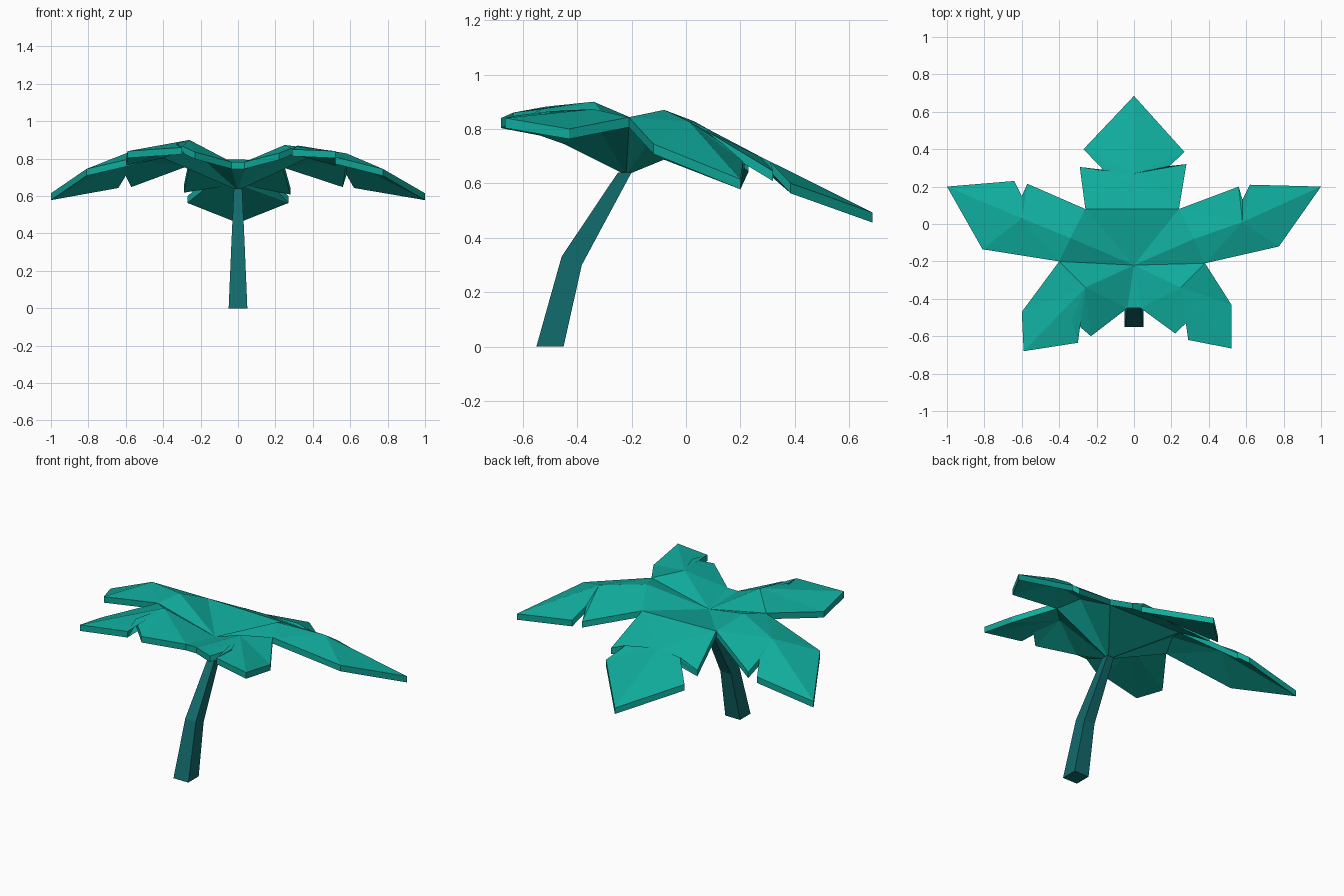
import bpy, bmesh
from mathutils import Vector

if "Cube" in bpy.data.objects:
    bpy.data.objects.remove(bpy.data.objects["Cube"])

THICK = 0.037


def material(name, rgb):
    m = bpy.data.materials.new(name)
    m.diffuse_color = (*rgb, 1)
    m.use_nodes = True
    m.node_tree.nodes["Principled BSDF"].inputs["Base Color"].default_value = m.diffuse_color
    return m


def finish(name, bm, mat):
    bmesh.ops.recalc_face_normals(bm, faces=bm.faces)
    me = bpy.data.meshes.new(name)
    bm.to_mesh(me)
    bm.free()
    me.materials.append(mat)
    ob = bpy.data.objects.new(name, me)
    bpy.context.collection.objects.link(ob)
    return ob


leaf_green = material("leaf teal", (0.005, 0.405, 0.33))
stem_green = material("stem dark teal", (0.006, 0.145, 0.15))

# Hub points: centre, lobe bases and ridge starts (left, right)
C = (0, -0.22, 0.75)
BL, BR = (-0.40, -0.20, 0.84), (0.38, -0.21, 0.843)
KL, KR = (-0.26, 0.08, 0.80), (0.24, 0.08, 0.79)
RL, RR = (-0.34, -0.075, 0.868), (0.32, -0.08, 0.87)
NL, NR = (-0.035, -0.45, 0.782), (0.035, -0.45, 0.782)

# Each lobe is a fan: ridge point, then its outline
fans = [
    # front left lobe
    ((-0.26, -0.34, 0.90), [C, BL, (-0.60, -0.47, 0.80), (-0.59, -0.68, 0.84), (-0.30, -0.635, 0.86),
                            (-0.33, -0.515, 0.882), (-0.23, -0.60, 0.835), NL]),
    # front right lobe
    ((0.25, -0.34, 0.873), [C, BR, (0.52, -0.43, 0.80), (0.52, -0.665, 0.84), (0.29, -0.62, 0.85),
                            (0.31, -0.50, 0.865), (0.22, -0.585, 0.83), NR]),
    # left lobe
    ((-0.60, 0.03, 0.828), [RL, BL, (-0.81, -0.135, 0.745), (-1.0, 0.20, 0.615), (-0.64, 0.23, 0.68),
                            (-0.60, 0.15, 0.745), (-0.57, 0.215, 0.685), KL]),
    # right lobe
    ((0.58, 0.01, 0.828), [RR, BR, (0.775, -0.12, 0.745), (1.0, 0.20, 0.615), (0.62, 0.21, 0.68),
                           (0.58, 0.13, 0.75), (0.56, 0.20, 0.685), KR]),
    # back lobe
    ((0, 0.27, 0.70), [KL, (-0.29, 0.305, 0.655), (-0.16, 0.285, 0.69), (-0.27, 0.40, 0.60), (0, 0.685, 0.493),
                       (0.27, 0.385, 0.60), (0.19, 0.31, 0.68), (0.28, 0.32, 0.645), KR]),
]
tris = [(m, a, b) for m, ring in fans for a, b in zip(ring, ring[1:] + ring[:1])]
# Hub between the lobes
tris += [(C, BL, RL), (C, RL, KL), (C, KL, KR), (C, KR, RR), (C, RR, BR), (C, NL, NR)]

# Leaf canopy: top skin, lowered bottom skin, side walls
bm = bmesh.new()
top, low = {}, {}
for p in {p for t in tris for p in t}:
    top[p] = bm.verts.new(p)
    low[p] = bm.verts.new((p[0], p[1], 0.63 if p == C else p[2] - THICK))
count = {}
for t in tris:
    bm.faces.new([top[p] for p in t])
    bm.faces.new([low[p] for p in reversed(t)])
    for a, b in zip(t, t[1:] + t[:1]):
        count.setdefault(frozenset((a, b)), []).append((a, b))
for uses in count.values():
    if len(uses) == 1:
        a, b = uses[0]
        bm.faces.new((top[a], top[b], low[b], low[a]))
finish("leaf_canopy", bm, leaf_green)

# Bent square stem: half width, front (y, z), back (y, z)
sections = [(0.05, (-0.55, 0), (-0.45, 0)),
            (0.036, (-0.457, 0.331), (-0.383, 0.30)),
            (0.022, (-0.25, 0.64), (-0.20, 0.64))]
bm = bmesh.new()
rings = [[bm.verts.new(Vector(c)) for c in ((-w, *f), (w, *f), (w, *b), (-w, *b))] for w, f, b in sections]
for lo, hi in zip(rings, rings[1:]):
    for i in range(4):
        j = (i + 1) % 4
        bm.faces.new((lo[i], lo[j], hi[j], hi[i]))
bm.faces.new(rings[0][::-1])
bm.faces.new(rings[-1])
finish("stem", bm, stem_green)
